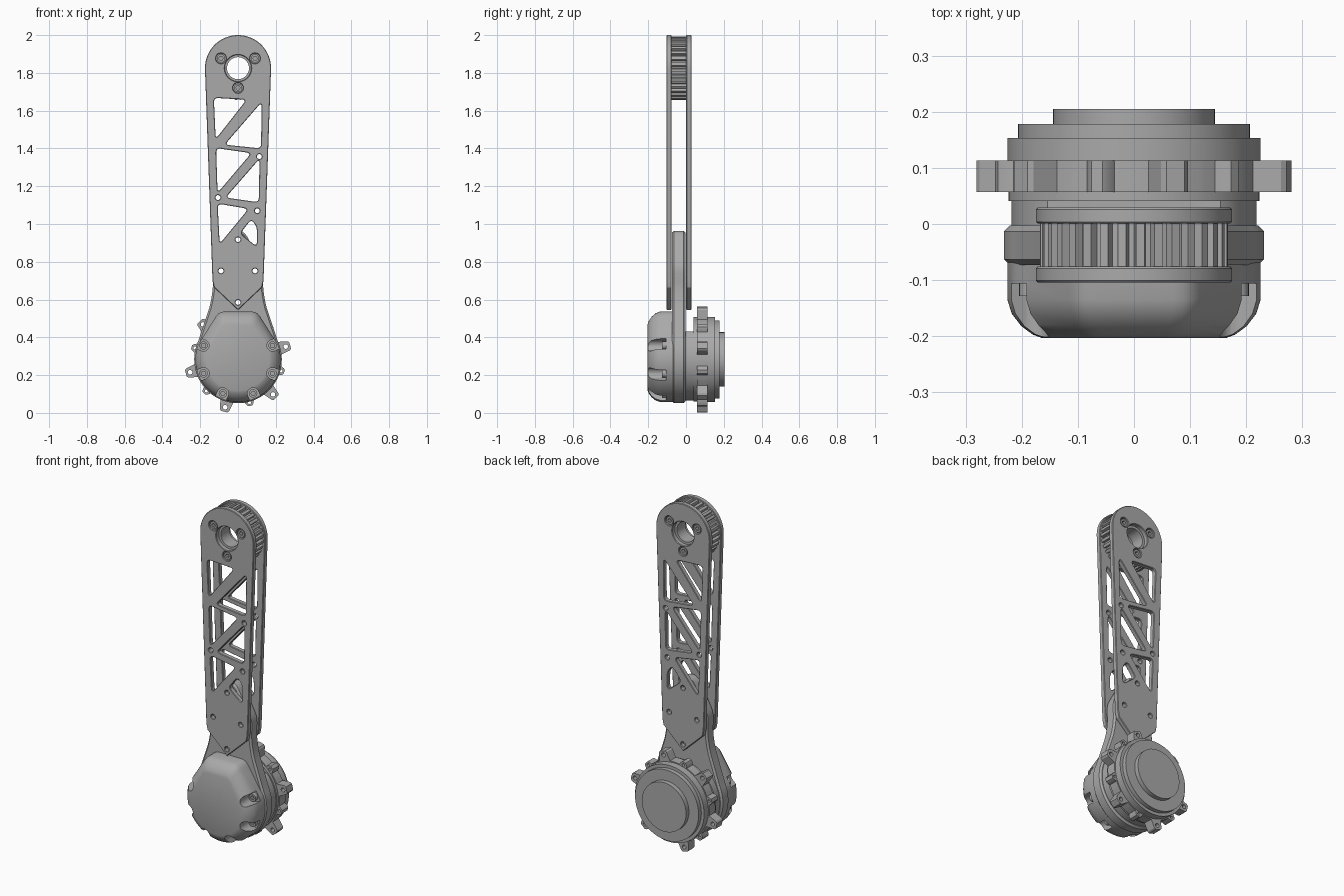
import bpy, bmesh
from math import pi, sin, cos, radians
from mathutils import Matrix, Vector

if "Cube" in bpy.data.objects:
    bpy.data.objects.remove(bpy.data.objects["Cube"])

GREY = (0.4, 0.4, 0.4, 1)
metal = bpy.data.materials.new("machined grey")
metal.use_nodes = True
metal.diffuse_color = GREY
metal.node_tree.nodes["Principled BSDF"].inputs["Base Color"].default_value = GREY

HUB = 0.283      # height of the motor axis
TIP = 1.825      # height of the pulley axis


def arc(r, a0, a1, n, cx=0, cz=HUB):
    return [(cx + r * cos(radians(a0 + (a1 - a0) * i / n)),
             cz + r * sin(radians(a0 + (a1 - a0) * i / n))) for i in range(n + 1)]


def circle(r, cx=0, cz=HUB, n=64):
    return arc(r, 0, 360, n, cx, cz)[:-1]


def rounded(points, r, n=4):
    """Fillet every corner of a polygon."""
    pts = [Vector(p) for p in points]
    out = []
    for i, p in enumerate(pts):
        a, b = pts[i - 1] - p, pts[(i + 1) % len(pts)] - p
        s = p + a.normalized() * min(r, a.length * 0.45)
        e = p + b.normalized() * min(r, b.length * 0.45)
        for k in range(n + 1):
            t = k / n
            out.append(tuple(s * (1 - t) ** 2 + p * 2 * t * (1 - t) + e * t * t))
    return out


def add_mesh(name, mesh):
    obj = bpy.data.objects.new(name, mesh)
    bpy.context.collection.objects.link(obj)
    mesh.materials.clear()
    mesh.materials.append(metal)
    return obj


def baked(obj):
    """Mesh of an object with everything evaluated; the source is removed."""
    dg = bpy.context.evaluated_depsgraph_get()
    mesh = bpy.data.meshes.new_from_object(obj.evaluated_get(dg))
    bpy.data.objects.remove(obj)
    return mesh


def slab(name, outlines, y0, y1, bevel=0.0):
    """Extrude outlines in x, z (the first is outer, the rest are holes) from y0 to y1."""
    cu = bpy.data.curves.new(name, 'CURVE')
    cu.dimensions, cu.fill_mode = '2D', 'BOTH'
    cu.extrude = (y1 - y0) / 2 - bevel
    cu.bevel_depth, cu.offset, cu.bevel_resolution = bevel, -bevel, 0
    for pts in outlines:
        sp = cu.splines.new('POLY')
        sp.points.add(len(pts) - 1)
        for q, (x, z) in zip(sp.points, pts):
            q.co = (x, z, 0, 1)
        sp.use_cyclic_u = True
    temp = bpy.data.objects.new(name + "_curve", cu)
    bpy.context.collection.objects.link(temp)
    mesh = baked(temp)
    mesh.transform(Matrix.Translation((0, (y0 + y1) / 2, 0)) @ Matrix.Rotation(pi / 2, 4, 'X'))
    bm = bmesh.new()
    bm.from_mesh(mesh)
    bmesh.ops.remove_doubles(bm, verts=bm.verts, dist=1e-5)
    bmesh.ops.recalc_face_normals(bm, faces=bm.faces)
    bm.to_mesh(mesh)
    bm.free()
    return add_mesh(name, mesh)


def loft(name, outline, levels):
    """Stack copies of an outline, scaled about the motor axis, at several y."""
    bm = bmesh.new()
    rings = [[bm.verts.new((x * s, y, HUB + (z - HUB) * s)) for x, z in outline]
             for y, s in levels]
    n = len(outline)
    for a, b in zip(rings, rings[1:]):
        for i in range(n):
            bm.faces.new((a[i], a[(i + 1) % n], b[(i + 1) % n], b[i]))
    bm.faces.new(rings[0])
    bm.faces.new(rings[-1])
    bmesh.ops.recalc_face_normals(bm, faces=bm.faces)
    mesh = bpy.data.meshes.new(name)
    bm.to_mesh(mesh)
    bm.free()
    return add_mesh(name, mesh)


def bolt(name, x, z, y0, y1):
    slab(name, [circle(0.022, x, z, 24), circle(0.012, x, z, 6)], y0, y1)


# Arm plates with truss windows
windows = [
    [(-0.128, 1.668), (0.045, 1.658), (-0.118, 1.45)],
    [(0.125, 1.645), (0.122, 1.4), (-0.07, 1.42)],
    [(-0.116, 1.402), (0.07, 1.375), (-0.108, 1.165)],
    [(0.114, 1.345), (0.11, 1.115), (-0.065, 1.14)],
    [(-0.108, 1.108), (0.055, 1.08), (-0.097, 0.895)],
    [(0.07, 1.025), (0.1, 0.985), (0.1, 0.88), (0.012, 0.95)],
]
core_holes = [(0, 0.585), (-0.09, 0.752), (0.09, 0.752), (0, 0.917)]
pins = core_holes + [(0.113, 1.357), (-0.106, 1.14), (0.102, 1.07)]
pulley_bolts = [(0.104 * cos(radians(a)), TIP + 0.104 * sin(radians(a))) for a in (30, 150, 270)]
plate_outline = arc(0.175, -3, 183, 40, 0, TIP) + [(-0.135, 0.7), (-0.127, 0.665), (0, 0.545),
                                                  (0.127, 0.665), (0.135, 0.7)]
plate = ([plate_outline, circle(0.07, 0, TIP)]
         + [rounded(w, 0.025) for w in windows]
         + [circle(0.013, x, z, 16) for x, z in pins]
         + [circle(0.027, x, z, 24) for x, z in pulley_bolts])
slab("front_arm_plate", plate, -0.104, -0.076, 0.003)
slab("back_arm_plate", plate, 0.001, 0.029, 0.003)
for i, (x, z) in enumerate(pulley_bolts):
    bolt(f"front_pulley_bolt_{i}", x, z, -0.099, -0.075)
    bolt(f"back_pulley_bolt_{i}", x, z, 0, 0.024)

# Toothed pulley between the plates
teeth = 32
gear = []
for i in range(teeth):
    for f, r in ((0, 0.152), (0.3, 0.152), (0.42, 0.168), (0.88, 0.168)):
        a = 2 * pi * (i + f) / teeth
        gear.append((r * cos(a), TIP + r * sin(a)))
slab("toothed_pulley", [gear, circle(0.058, 0, TIP)], -0.0765, 0.0015)

# Core bracket: motor disc with a tongue that reaches between the plates
side = [(0.147, 0.57), (0.132, 0.66), (0.136, 0.775), (0.032, 0.964)]
core = arc(0.232, 155, 385, 40) + side + [(-x, z) for x, z in reversed(side)]
slab("core_bracket", [rounded(core, 0.035, 3)] + [circle(0.013, x, z, 16) for x, z in core_holes],
     -0.073, -0.003, 0.01)

# Domed front cover with bolt pockets
cover_outline = rounded(arc(0.226, 160, 380, 36) + [(0.1, 0.537), (-0.1, 0.537)], 0.03, 3)
cover = loft("front_cover", cover_outline,
             [(-0.065, 1), (-0.135, 1), (-0.16, 0.965), (-0.182, 0.89), (-0.197, 0.8), (-0.203, 0.73)])
cover_bolts = [radians(a) for a in (22, 158, 202, 246, 294, 338)]
for i, a in enumerate(cover_bolts):
    # Pocket: a round-ended slot open to the outside
    slot = [(0.3, 0.03), (0.197, 0.03)] + arc(0.03, 100, 260, 10, 0.197, 0) + [(0.197, -0.03), (0.3, -0.03)]
    slot = [(x * cos(a) - z * sin(a), HUB + x * sin(a) + z * cos(a)) for x, z in slot]
    cutter = slab(f"pocket_cutter_{i}", [slot], -0.3, -0.106)
    cutter.hide_render = True
    mod = cover.modifiers.new("pocket", 'BOOLEAN')
    mod.operation, mod.solver, mod.object = 'DIFFERENCE', 'EXACT', cutter
    bolt(f"cover_bolt_{i}", 0.197 * cos(a), HUB + 0.197 * sin(a), -0.128, -0.104)
mesh = baked(cover)
add_mesh("front_cover", mesh)
for obj in [o for o in bpy.data.objects if o.name.startswith("pocket_cutter")]:
    bpy.data.objects.remove(obj)

# Motor body behind the bracket, cut flat under the back plate
slab("motor_neck", [[(x, min(z, 0.432)) for x, z in circle(0.218)]], -0.01, 0.042)
slab("motor_flange", [circle(0.224)], 0.041, 0.058)

# Ring with alternating large and small drilled lugs
ring, lug_holes = [], []
for k in range(12):
    a = radians(15 + 30 * k)
    big = k % 2 == 0
    reach, half = (0.286, 0.025) if big else (0.254, 0.018)
    hole = (0.262, 0.012) if big else (0.237, 0.008)
    for r, t in ((0.229, -half * 1.4), (reach - 0.008, -half), (reach, -half + 0.008),
                 (reach, half - 0.008), (reach - 0.008, half), (0.229, half * 1.4)):
        ring.append((r * cos(a) - t * sin(a), HUB + r * sin(a) + t * cos(a)))
    ring += arc(0.231, 15 + 30 * k + 12, 15 + 30 * k + 18, 2)
    lug_holes.append(circle(hole[1], hole[0] * cos(a), HUB + hole[0] * sin(a), 16))
slab("lug_ring", [ring] + lug_holes, 0.057, 0.113)

# Stepped rear housing
for name, r, y0, y1 in (("rear_housing", 0.225, 0.11, 0.153),
                        ("rear_step", 0.207, 0.15, 0.178),
                        ("output_disc", 0.144, 0.175, 0.205)):
    slab(name, [circle(r)], y0, y1)

# Smooth round surfaces, keep edges sharp
bpy.ops.object.select_all(action='DESELECT')
for obj in bpy.context.collection.objects:
    if obj.type == 'MESH' and obj.data.materials and obj.data.materials[0] == metal:
        obj.select_set(True)
        bpy.context.view_layer.objects.active = obj
bpy.ops.object.shade_smooth_by_angle(angle=radians(30))
